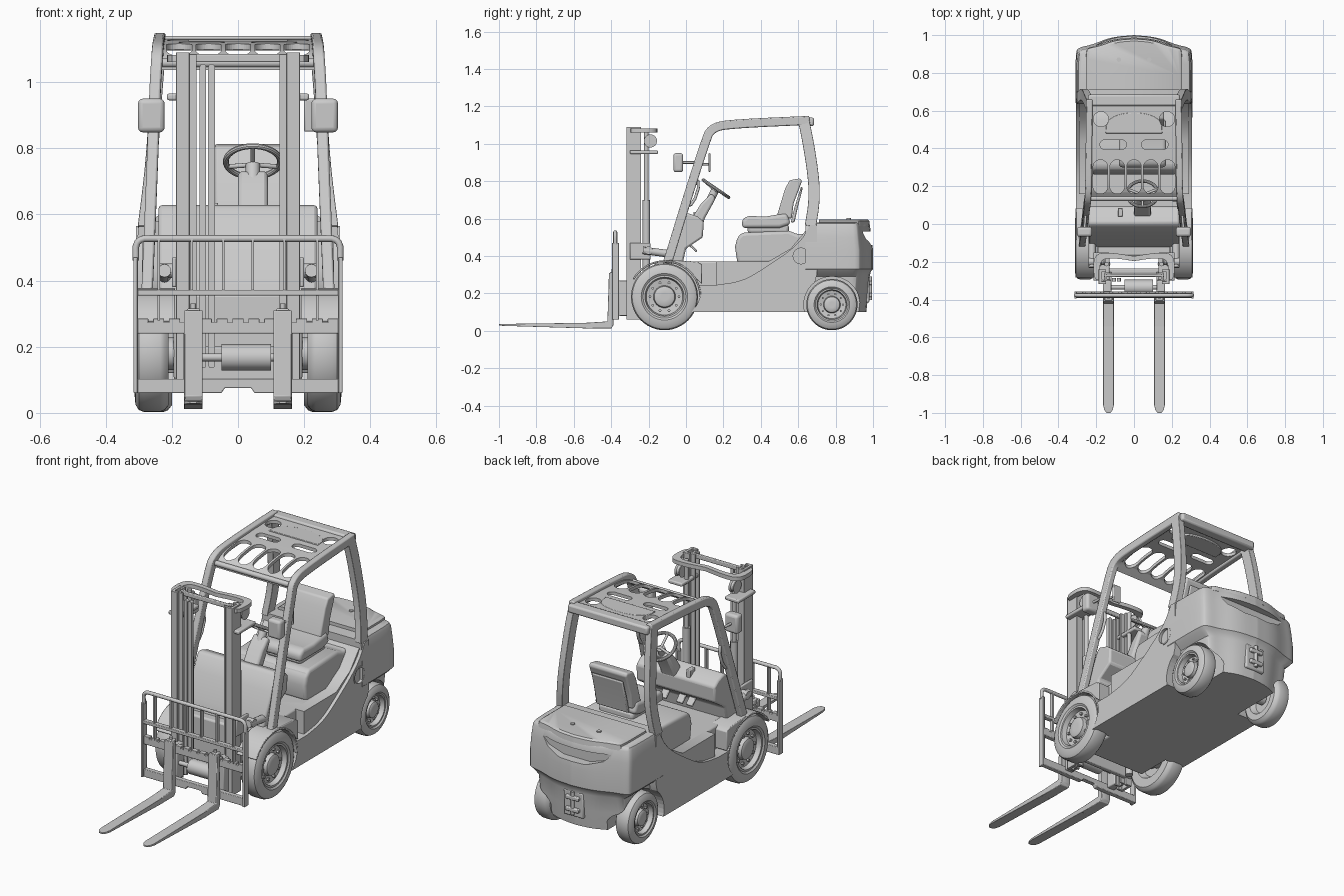
import bpy, bmesh, math
from mathutils import Vector

if "Cube" in bpy.data.objects:
    bpy.data.objects.remove(bpy.data.objects["Cube"])


def finish(name, bm, bevel=0, mirror=False, seg=2):
    bmesh.ops.recalc_face_normals(bm, faces=bm.faces)
    me = bpy.data.meshes.new(name)
    bm.to_mesh(me)
    bm.free()
    ob = bpy.data.objects.new(name, me)
    bpy.context.collection.objects.link(ob)
    if bevel:
        m = ob.modifiers.new("bevel", 'BEVEL')
        m.width, m.segments, m.limit_method = bevel, seg, 'ANGLE'
    if mirror:
        ob.modifiers.new("mirror", 'MIRROR')
    return ob


def loft(name, rings, bevel=0, mirror=False, seg=2):
    bm = bmesh.new()
    vs = [[bm.verts.new(p) for p in r] for r in rings]
    n = len(rings[0])
    for a, b in zip(vs, vs[1:]):
        for i in range(n):
            bm.faces.new((a[i], a[(i + 1) % n], b[(i + 1) % n], b[i]))
    bm.faces.new(vs[0])
    bm.faces.new(vs[-1])
    return finish(name, bm, bevel, mirror, seg)


def prism(name, axis, pts, a, b, bevel=0, mirror=False, seg=2):
    put = {'X': lambda p, t: (t, p[0], p[1]), 'Y': lambda p, t: (p[0], t, p[1]), 'Z': lambda p, t: (p[0], p[1], t)}[axis]
    return loft(name, [[put(p, t) for p in pts] for t in (a, b)], bevel, mirror, seg)


def box(name, x, y, z, bevel=0, mirror=False, seg=2):
    return prism(name, 'Z', [(x[0], y[0]), (x[1], y[0]), (x[1], y[1]), (x[0], y[1])], z[0], z[1], bevel, mirror, seg)


def circle(cy, cz, r, n=40):
    return [(cy + r * math.cos(math.tau * i / n), cz + r * math.sin(math.tau * i / n)) for i in range(n)]


def lathe(name, prof, cy, cz, mirror=True, n=48):
    return loft(name, [[(x, y, z) for y, z in circle(cy, cz, r, n)] for x, r in prof], 0, mirror)


def smooth(pts, n=2):
    pts = [Vector(p) for p in pts]
    for _ in range(n):
        out = [pts[0]]
        for a, b in zip(pts, pts[1:]):
            out += [a.lerp(b, .25), a.lerp(b, .75)]
        pts = out + [pts[-1]]
    return pts


def tube(name, pts, r, mirror=False, soft=0):
    cu = bpy.data.curves.new(name, 'CURVE')
    cu.dimensions, cu.bevel_depth, cu.bevel_resolution, cu.use_fill_caps = '3D', r, 4, True
    pts = smooth(pts, soft)
    sp = cu.splines.new('POLY')
    sp.points.add(len(pts) - 1)
    for q, p in zip(sp.points, pts):
        q.co = (*p, 1)
    ob = bpy.data.objects.new(name, cu)
    bpy.context.collection.objects.link(ob)
    bpy.ops.object.select_all(action='DESELECT')
    ob.select_set(True)
    bpy.context.view_layer.objects.active = ob
    bpy.ops.object.convert(target='MESH')
    ob = bpy.context.object
    if mirror:
        ob.modifiers.new("mirror", 'MIRROR')
    return ob


def strip(name, pts, wx, wn, soft=3, bevel=.008):
    # rectangular section swept along a path lying near the side plane
    pts, rings = smooth(pts, soft), []
    for i, p in enumerate(pts):
        d = pts[min(i + 1, len(pts) - 1)] - pts[max(i - 1, 0)]
        n = Vector((0, -d.z, d.y)).normalized() * wn
        x = Vector((wx, 0, 0))
        rings.append([p + x + n, p - x + n, p - x - n, p + x - n])
    return loft(name, rings, bevel, True)


def cut(ob, *cutters):
    for c in cutters:
        c.hide_render, c.display_type = True, 'WIRE'
        m = ob.modifiers.new("cut", 'BOOLEAN')
        m.operation, m.object, m.solver = 'DIFFERENCE', c, 'EXACT'


def capsule(cx, cy, w, h, n=8):
    r, dx, dy = min(w, h) / 2, max(w - h, 0) / 2, max(h - w, 0) / 2
    out = []
    for sx, sy, a0 in ((1, 1, 0), (-1, 1, 90), (-1, -1, 180), (1, -1, 270)):
        for i in range(n):
            a = math.radians(a0 + 90 * (i + .5) / n)
            out.append((cx + sx * dx + r * math.cos(a), cy + sy * dy + r * math.sin(a)))
    return out


# wheels
def wheel(name, cy, cz, r, x0, x1):
    k = r / .18
    prof = [(x0 + .03, .09 * k), (x0, .11 * k), (x0, r - .02), (x0 + .012, r - .005), (x0 + .025, r), (x1 - .025, r),
            (x1 - .01, r - .006), (x1, r - .022), (x1 + .003, .125 * k), (x1 - .004, .115 * k), (x1 - .004, .105 * k),
            (x1 - .03, .098 * k), (x1 - .036, .06 * k), (x1 - .015, .055 * k), (x1 - .01, .045 * k), (x1 - .01, .02 * k)]
    lathe(name + "_tyre", prof, cy, cz)
    for p in circle(cy, cz, .078 * k, 10):
        lathe(name + "_bolt", [(x1 - .045, .008 * k), (x1 - .022, .008 * k)], *p, True, 6)


wheel("front_wheel", -.115, .182, .179, .21, .31)
wheel("rear_wheel", .78, .14, .137, .2, .295)
tube("front_axle", [(-.23, -.115, .18), (.23, -.115, .18)], .05)
tube("rear_axle", [(-.22, .78, .14), (.22, .78, .14)], .03)

# chassis, floor and side bodies
arches = [prism("arch_cutter", 'X', circle(.78, .14, .15), s * .17, s * .4) for s in (-1, 1)]
box("front_frame", (-.195, .195), (-.17, .1), (.10, .36), .01)
box("floor", (-.24, .24), (-.1, .34), (.12, .37), .008)
swoop = [tuple(p)[:2] for p in smooth([(.665, .565, 0), (.6, .46, 0), (.42, .335, 0), (.3, .265, 0), (.16, .245, 0)])]
body = prism("side_body", 'X', [(.03, .10), (.645, .10), (.70, .3), (.70, .565)] + swoop + [(.07, .245), (.075, .18), (.06, .14)],
             -.308, .308)
filler = prism("filler_cutter", 'X', circle(.615, .4, .042), .27, .4)
cut(body, filler, *arches)
inner = prism("inner_body", 'X', [(.16, .12), (.645, .12), (.66, .3), (.69, .3), (.69, .56), (.66, .56), (.56, .44), (.44, .37), (.16, .37)],
              -.29, .29)
cut(inner, filler, arches[0], arches[1])
prism("engine_hood", 'X', [(.275, .36), (.262, .45), (.275, .5), (.3, .525), (.55, .535), (.6, .515), (.7, .53), (.7, .36)],
      -.225, .225, .025, False, 4)
fender = [(-.115 + r * math.cos(math.radians(a)), .18 + r * math.sin(math.radians(a)))
          for r, s in ((.197, range(0, 151, 10)), (.187, range(150, -1, -10))) for a in s]
prism("front_fender", 'X', fender, .19, .31, .003, True)
prism("fender_shelf", 'X', [(-.03, .355), (.085, .25), (.085, .355), (.06, .37), (-.09, .378)], .2, .308, .004, True)
lathe("filler_rim", [(.295, .05), (.311, .05), (.311, .042), (.295, .042)], .615, .4, False)
tube("filler_cap", [(.265, .62, .395), (.292, .62, .395)], .022)

# counterweight with rear vent and tow hitch
half = [tuple(p)[:2] for p in smooth([(.31, .64, 0), (.31, .915, 0), (.29, .935, 0), (.22, .95, 0), (.12, .99, 0), (0, 1.0, 0)])]
plan = half + [(-x, y) for x, y in half[-2::-1]]
levels = [(.10, .8, .9), (.2, .84, .93), (.29, .86, .95), (.315, .96, .965), (.33, 1, 1), (.43, 1, 1), (.5, .99, .975),
          (.56, .97, .955), (.574, .95, .935), (.578, .92, .92)]
weight = loft("counterweight", [[(x * sx, .64 + (y - .64) * sy, z) for x, y in plan] for z, sx, sy in levels])
vent = prism("vent_cutter", 'Y', [(-.21, .53), (.21, .53), (.17, .49), (.08, .46), (-.08, .46), (-.17, .49)], .945, 1.1)
cut(weight, vent, *arches)
loft("rear_cover", [[(x * s, .71 + (y - .64) * t, z) for x, y in plan] for z, s, t in
                    ((.56, .83, .76), (.588, .82, .75), (.596, .78, .72))])
for z in (.18, .245):
    box("tow_hitch_plate", (-.04, .04), (.95, .995), (z, z + .022), .005)
tube("tow_pin", [(0, .985, .165), (0, .985, .29)], .01)
box("tow_hitch_back", (-.06, .06), (.94, .98), (.15, .29), .008)
for x in (-.08, .08):
    tube("cover_latch", [(x, .87, .59), (x, .87, .602)], .012)

# cowl, pedals, steering
prism("front_cowl", 'X', [(-.125, .35), (-.11, .42), (-.05, .54), (-.015, .615), (.005, .63), (.06, .612), (.095, .585), (.09, .5),
      (0, .44), (-.02, .35)], -.24, .24, .01)
for x in (-.06, .0, .1):
    prism("pedal", 'X', [(.0, .47), (.055, .42), (.06, .43), (.01, .48)], x - .02, x + .02, .003)
    tube("pedal_arm", [(x, -.02, .5), (x, .03, .45)], .006)
box("display", (-.085, -.06), (.04, .085), (.59, .635), .004)
prism("steering_column", 'X', [(.0, .48), (.07, .5), (.1, .6), (.16, .71), (.135, .735), (.08, .68), (.03, .6), (.0, .56)], .0, .09, .012)
tube("steering_shaft", [(.045, .12, .68), (.045, .155, .75)], .022)
bpy.ops.mesh.primitive_torus_add(location=(.045, .16, .76), rotation=(-.6, 0, 0), major_radius=.082, minor_radius=.009,
                                 major_segments=40, minor_segments=10)
bpy.context.object.name = "steering_wheel"
for a in (20, 160, 270):
    c, s = .08 * math.cos(math.radians(a)), .08 * math.sin(math.radians(a))
    tube("steering_spoke", [(.045, .155, .75), (.045 + c, .16 + s * .825, .76 - s * .565)], .007)

# seat
box("seat_base", (-.06, .15), (.33, .55), (.52, .57), .015)
prism("seat_cushion", 'X', [(.3, .55), (.3, .595), (.33, .615), (.42, .61), (.54, .63), (.56, .57), (.5, .55)], -.08, .17, .018, False, 4)
prism("seat_back", 'X', [(.485, .61), (.53, .76), (.555, .805), (.61, .815), (.62, .8), (.575, .68), (.565, .6)], -.07, .16, .018, False, 4)
prism("seat_shell", 'X', [(.56, .58), (.58, .66), (.615, .77), (.625, .765), (.6, .67), (.58, .58)], -.05, .14, .006)

# overhead guard
strip("front_pillar", [(.275, -.1, .36), (.26, .01, .72), (.25, .1, 1.0), (.243, .135, 1.09), (.24, .28, 1.108), (.236, .66, 1.125)], .017, .024)
strip("rear_pillar", [(.234, .63, 1.12), (.245, .655, 1.0), (.258, .685, .8), (.27, .685, .68), (.285, .665, .56)], .018, .03)
line = smooth([(0, .13, 1.055), (0, .19, 1.1), (0, .34, 1.118), (0, .68, 1.132)], 2)
roof = prism("roof", 'X', [(p.y, p.z) for p in line] + [(p.y, p.z - .018) for p in line[::-1]], -.236, .236)
holes = [capsule(x, .25, .077, .18) for x in (-.178, -.089, 0, .089, .178)]
for s in (-1, 1):
    holes += [capsule(s * .11, .42, .14, .05), capsule(s * .175, .555, .08, .08)]
cut(roof, *[prism("roof_cutter", 'Z', h, .9, 1.3) for h in holes])
box("roof_rear_beam", (-.243, .243), (.625, .685), (1.095, 1.14), .01)
prism("roof_panel", 'Z', [(.15 * math.cos(math.pi * i / 16), .48 + .11 * math.sin(math.pi * i / 16) ** .6) for i in range(17)],
      1.1, 1.129, .003)
tube("roof_front_bar", [(-.24, .135, 1.058), (.24, .135, 1.058)], .014)

# mirrors and handles
box("mirror", (.222, .302), (-.067, -.015), (.848, .95), .014, True, 3)
tube("mirror_arm", [(.262, -.03, .9), (.255, .06, .9)], .007, True)
box("inside_mirror", (.2, .25), (.12, .132), (.85, .95), .005, False)
tube("inside_mirror_arm", [(.235, .08, .89), (.23, .125, .89)], .006)
tube("grab_handle", [(.255, .03, .83), (.25, .075, .79), (.255, .04, .68), (.258, -.01, .66)], .008, True, 1)

# mast
def channel(name, x0, x1, y0, y1, t, z0, z1):
    prism(name, 'Z', [(x0, y0), (x1, y0), (x1, y1), (x0, y1), (x0, y1 - t), (x1 - t, y1 - t), (x1 - t, y0 + t), (x0, y0 + t)],
          z0, z1, .002, True)


channel("outer_mast", .147, .187, -.318, -.24, .015, .06, 1.09)
channel("inner_mast", .125, .155, -.302, -.256, .01, .07, 1.085)
box("mast_top_tie", (-.16, .16), (-.28, -.265), (1.06, 1.085), .004)
box("mast_bottom_tie", (-.18, .18), (-.262, -.235), (.1, .2), .005)
path = smooth([(.175, -.3, 0), (.215, -.29, 0), (.215, -.16, 0), (.13, -.15, 0), (0, -.17, 0)], 2)
prism("mast_tie_frame", 'Z', [tuple(p)[:2] for p in path] + [(p.x * .84, -.3 + (p.y + .3) * .8) for p in path[::-1]],
      1.06, 1.082, .003, True)
box("mast_tie_side", (.13, .215), (-.3, -.15), (.945, .965), .006, True)
tube("lift_cylinder", [(.145, -.212, .1), (.145, -.212, .7)], .02, True)
tube("lift_rod", [(.145, -.212, .7), (.145, -.212, 1.07)], .012, True)
lathe("mast_pulley", [(.15, .035), (.158, .028), (.172, .028), (.18, .035)], -.19, 1.015, True, 24)
for x in (-.106, -.08):
    prism("lift_hose", 'Y', capsule(x, .595, .02, .92), -.305, -.285)
tube("tilt_cylinder", [(.222, -.23, .43), (.222, -.08, .41)], .02, True)
tube("tilt_pivot", [(.185, -.2, .43), (.24, -.2, .43)], .022, True)
box("tilt_bracket", (.185, .2), (-.3, -.19), (.38, .47), .005, True)

# carriage and load backrest
prism("carriage_lower_bar", 'Y', [(-.315, .06), (-.05, .06), (-.04, .075), (.04, .075), (.05, .06), (.315, .06), (.315, .103), (-.315, .103)],
      -.385, -.358, .003)
box("carriage_upper_bar", (-.315, .315), (-.385, -.358), (.24, .275), .003)
for i in range(13):
    x = -.288 + i * .048
    box("carriage_tooth", (x - .017, x + .017), (-.385, -.358), (.27, .285), .002)
box("carriage_post", (.12, .165), (-.36, -.3), (.08, .27), .005, True)
lathe("carriage_roller", [(.12, .03), (.15, .03)], -.285, .2, True, 24)
tube("side_shift_cylinder", [(-.05, -.335, .168), (.1, -.335, .168)], .04)
tube("side_shift_rod", [(-.12, -.335, .168), (.12, -.335, .168)], .012)
box("backrest_side", (.303, .316), (-.395, -.358), (.06, .47), .003, True)
tube("backrest_top_rail", [(.309, -.378, .46), (.309, -.378, .527), (.24, -.378, .527), (0, -.378, .527)], .01, True, 2)
box("backrest_lower_rail", (-.31, .31), (-.392, -.365), (.355, .372), .003)
for x in (.045, .14, .24):
    box("backrest_bar", (x - .004, x + .004), (-.39, -.366), (.28 if x > .2 else .36, .527), 0, True)

# forks
prism("fork_shank", 'X', [(-.39, .31), (-.412, .31), (-.42, .05), (-.55, .042), (-.55, .012), (-.4, .012), (-.388, .03)], .107, .163, .003, True)
loft("fork_blade", [[(.135 + s * w, y, z) for s, z in ((-1, b), (1, b), (1, t), (-1, t))] for y, w, b, t in
                    ((-.5, .028, .012, .043), (-.96, .028, .026, .037), (-.985, .022, .027, .036), (-1, .01, .028, .035))], .001, True)
box("fork_hook", (.115, .155), (-.405, -.37), (.285, .315), .004, True)
tube("fork_lock_pin", [(.135, -.39, .3), (.135, -.39, .33)], .008, True)

# smooth shading
bpy.ops.object.select_all(action='DESELECT')
for ob in bpy.data.objects:
    if ob.type == 'MESH' and not ob.hide_render:
        ob.select_set(True)
        bpy.context.view_layer.objects.active = ob
bpy.ops.object.shade_smooth_by_angle(angle=math.radians(35))
